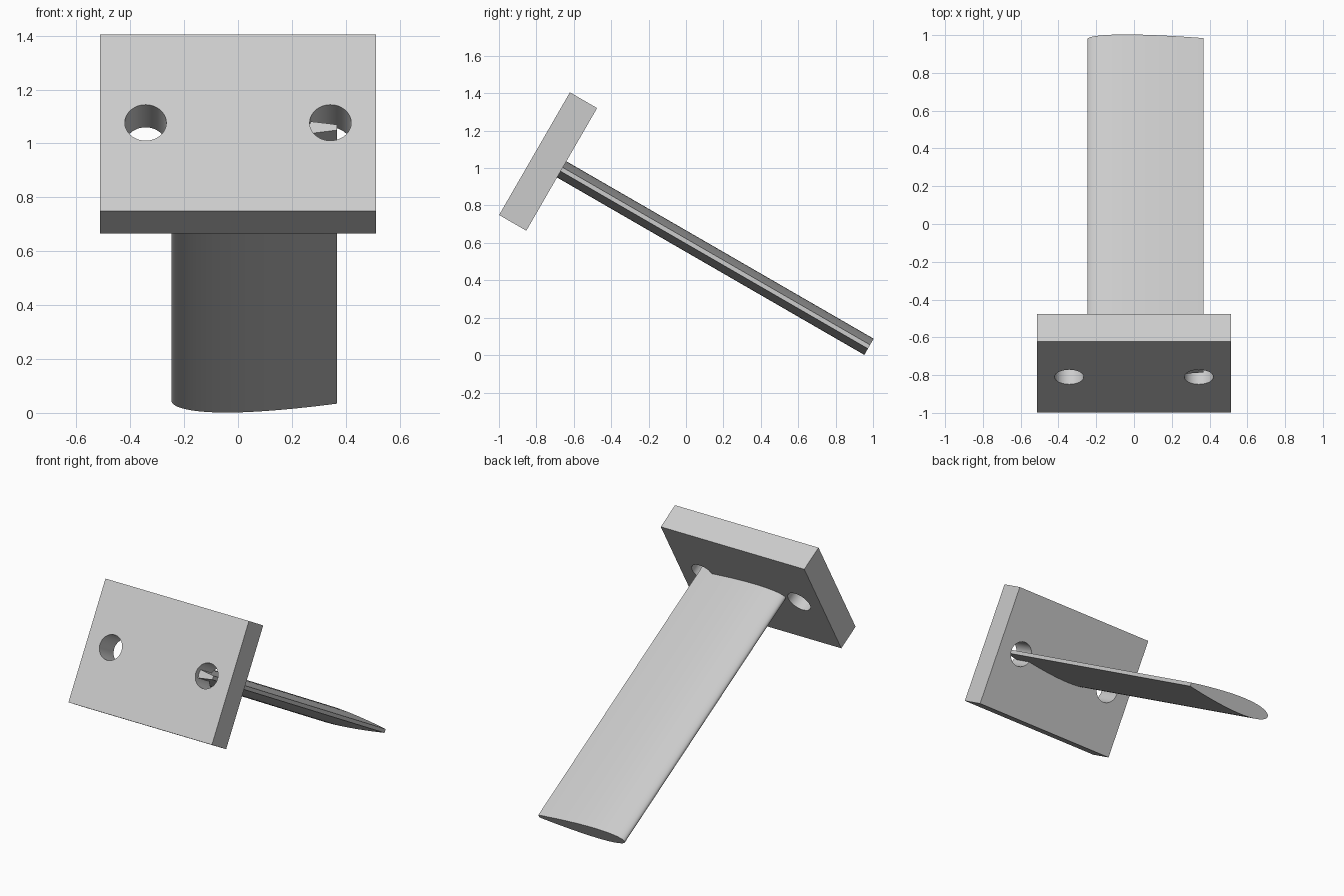
import bpy, bmesh, math
from mathutils import Matrix

if "Cube" in bpy.data.objects:
    bpy.data.objects.remove(bpy.data.objects["Cube"])

grey = bpy.data.materials.new("light grey")
grey.use_nodes = True
grey.diffuse_color = (0.6, 0.6, 0.6, 1)
grey.node_tree.nodes["Principled BSDF"].inputs["Base Color"].default_value = (0.6, 0.6, 0.6, 1)

# Tilted frame: origin at the middle of the plate's front face, local y along the blade
FRAME = Matrix.Translation((0, -0.81, 1.077)) @ Matrix.Rotation(math.radians(-30), 4, "X")
PLATE_W, PLATE_T, PLATE_H = 1.026, 0.168, 0.757
ROOT, TIP = 0.035, 2.065
LEAD, TRAIL, CHORD, THICK = -0.247, 0.367, 0.68, 0.147


def make_object(name, bm):
    bmesh.ops.recalc_face_normals(bm, faces=bm.faces)
    mesh = bpy.data.meshes.new(name)
    bm.to_mesh(mesh)
    bm.free()
    mesh.materials.append(grey)
    obj = bpy.data.objects.new(name, mesh)
    bpy.context.collection.objects.link(obj)
    obj.matrix_world = FRAME
    return obj


def smooth(obj):
    bpy.ops.object.select_all(action="DESELECT")
    obj.select_set(True)
    bpy.context.view_layer.objects.active = obj
    bpy.ops.object.shade_smooth_by_angle(angle=math.radians(30))


# Mounting plate
bm = bmesh.new()
bmesh.ops.create_cube(bm, size=1, matrix=Matrix.Translation((0, PLATE_T / 2, 0))
                      @ Matrix.Diagonal((PLATE_W, PLATE_T, PLATE_H, 1)))
plate = make_object("mounting_plate", bm)

# Two bolt holes through the plate
bm = bmesh.new()
for side in (-1, 1):
    bmesh.ops.create_cone(bm, cap_ends=True, segments=64, radius1=0.077, radius2=0.077, depth=0.5,
                          matrix=Matrix.Translation((side * 0.343, PLATE_T / 2, 0))
                          @ Matrix.Rotation(math.pi / 2, 4, "X"))
cutter = make_object("bolt_hole_cutter", bm)
cutter.hide_render = True
cut = plate.modifiers.new("bolt_holes", "BOOLEAN")
cut.operation = "DIFFERENCE"
cut.solver = "EXACT"
cut.object = cutter
bpy.context.view_layer.objects.active = plate
bpy.ops.object.modifier_apply(modifier=cut.name)
bpy.data.objects.remove(cutter)
smooth(plate)


# Blade: symmetric foil section with a cut-off trailing edge
def half_thickness(x):
    s = (x - LEAD) / CHORD
    return 5 * THICK * CHORD * (0.2969 * math.sqrt(s) - 0.126 * s - 0.3516 * s**2
                                + 0.2843 * s**3 - 0.1015 * s**4)


STEPS = 32
stations = [LEAD + (TRAIL - LEAD) * (i / STEPS) ** 2 for i in range(STEPS + 1)]
section = [(x, half_thickness(x)) for x in reversed(stations)]
section += [(x, -half_thickness(x)) for x in stations[1:]]

bm = bmesh.new()
root = bm.faces.new([bm.verts.new((x, ROOT, z)) for x, z in section])
extruded = bmesh.ops.extrude_face_region(bm, geom=[root], use_keep_orig=True)
tip_verts = [g for g in extruded["geom"] if isinstance(g, bmesh.types.BMVert)]
bmesh.ops.translate(bm, verts=tip_verts, vec=(0, TIP - ROOT, 0))
smooth(make_object("foil_blade", bm))
